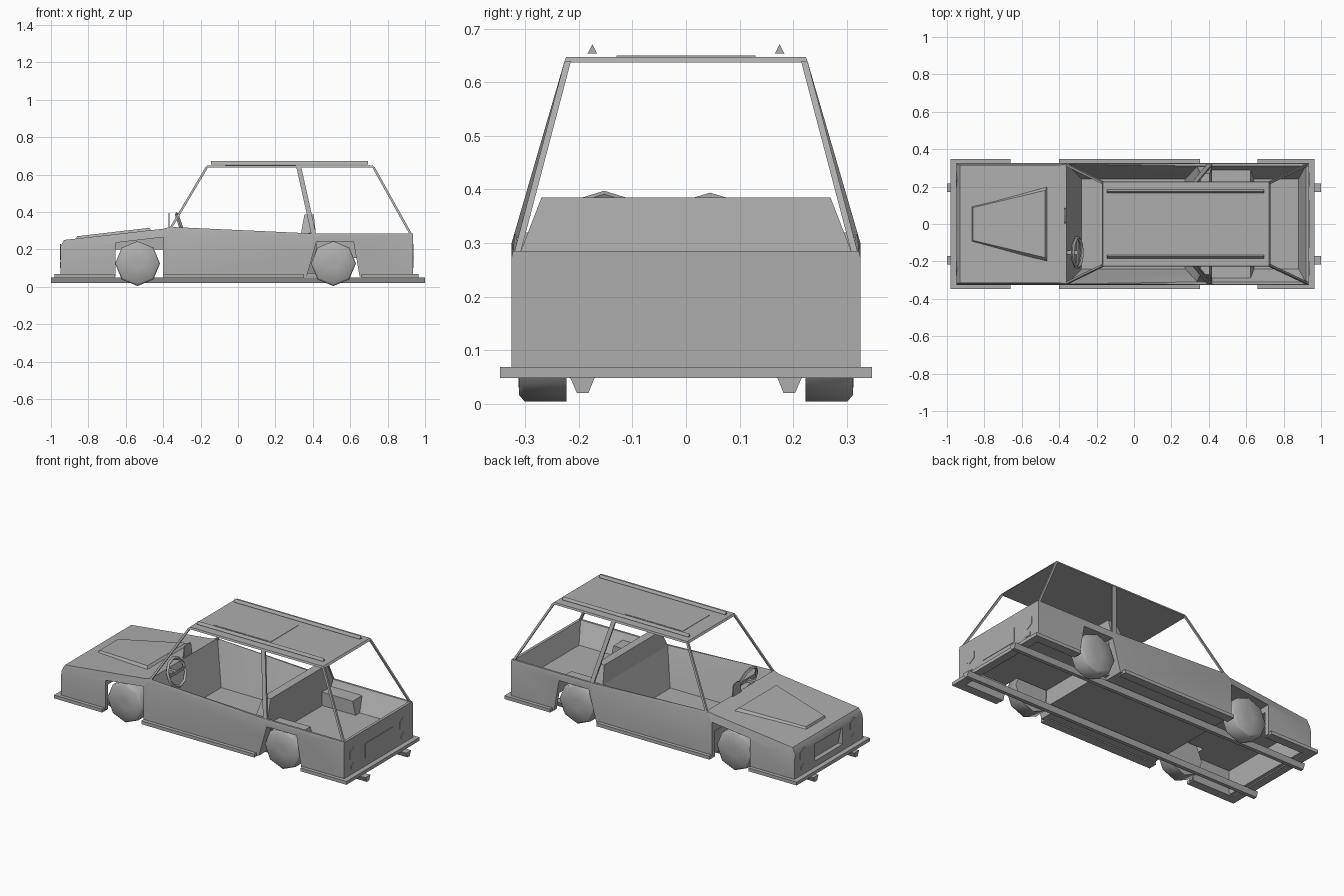
import bpy, bmesh, math
from mathutils import Vector, Matrix

cube = bpy.data.objects.get("Cube")
if cube:
    bpy.data.objects.remove(cube, do_unlink=True)

GREY = (0.42, 0.42, 0.42, 1)
grey = bpy.data.materials.new("plain grey")
grey.use_nodes = True
grey.diffuse_color = GREY
grey.node_tree.nodes["Principled BSDF"].inputs["Base Color"].default_value = GREY


def finish(name, bm, smooth=None):
    bmesh.ops.recalc_face_normals(bm, faces=bm.faces)
    mesh = bpy.data.meshes.new(name)
    bm.to_mesh(mesh)
    bm.free()
    mesh.materials.append(grey)
    ob = bpy.data.objects.new(name, mesh)
    bpy.context.collection.objects.link(ob)
    if smooth:
        select(ob)
        bpy.ops.object.shade_smooth_by_angle(angle=math.radians(smooth))
    return ob


def select(ob):
    bpy.ops.object.select_all(action='DESELECT')
    ob.select_set(True)
    bpy.context.view_layer.objects.active = ob


def loft(name, rings, smooth=None):
    """Closed skin through rings of equal point count."""
    bm = bmesh.new()
    vs = [[bm.verts.new(p) for p in r] for r in rings]
    n = len(rings[0])
    for a, b in zip(vs, vs[1:]):
        for i in range(n):
            j = (i + 1) % n
            bm.faces.new((a[i], a[j], b[j], b[i]))
    bm.faces.new(vs[0])
    bm.faces.new(vs[-1])
    return finish(name, bm, smooth)


def rect(x0, x1, y0, y1, z):
    return [(x0, y0, z), (x1, y0, z), (x1, y1, z), (x0, y1, z)]


def box(name, x0, x1, y0, y1, z0, z1):
    return loft(name, [rect(x0, x1, y0, y1, z) for z in (z0, z1)])


def prism_y(name, profile, y0, y1):
    return loft(name, [[(x, y, z) for x, z in profile] for y in (y0, y1)])


def prism_x(name, profile, x0, x1):
    return loft(name, [[(x, y, z) for y, z in profile] for x in (x0, x1)])


def bar(name, a, b, wx, wy):
    return loft(name, [rect(x - wx, x + wx, y - wy, y + wy, z) for x, y, z in (a, b)])


def boolean(ob, tool, op='DIFFERENCE'):
    m = ob.modifiers.new("cut", 'BOOLEAN')
    m.object, m.operation, m.solver = tool, op, 'EXACT'
    select(ob)
    bpy.ops.object.modifier_apply(modifier=m.name)
    bpy.data.objects.remove(tool, do_unlink=True)


# Body: cross-sections from nose to tail (x, top, shoulder drop, shoulder y)
stations = [(-0.95, 0.215, 0.035, 0.318), (-0.93, 0.25, 0.05, 0.315),
            (-0.40, 0.31, 0.05, 0.315), (-0.365, 0.32, 0.02, 0.32),
            (0.40, 0.285, 0.012, 0.323), (0.935, 0.285, 0.012, 0.323)]
rings = []
for x, top, drop, ys in stations:
    half = [(0.326, 0.055), (0.326, top - drop), (ys, top)]
    rings.append([(x, y, z) for y, z in half] +
                 [(x, -y, z) for y, z in reversed(half)])
body = loft("body", rings)

# Cabin, shallow cargo bed and grille recess
boolean(body, loft("cabin_cutter", [rect(-0.28, 0.40, -0.24, 0.24, 0.075),
                                    rect(-0.37, 0.40, -0.33, 0.33, 0.35)]))
boolean(body, loft("cargo_cutter", [rect(0.39, 0.88, -0.24, 0.24, 0.17),
                                    rect(0.39, 0.94, -0.35, 0.35, 0.35)]))
boolean(body, loft("grille_cutter", [rect(-0.97, -0.922, -0.13, 0.13, 0.105),
                                     rect(-0.97, -0.942, -0.13, 0.13, 0.205)]))

# Rear wheel housings, wheel arches and hollow undersides
front_arch = [(-0.655, 0), (-0.655, 0.235), (-0.40, 0.265), (-0.40, 0)]
rear_arch = [(0.352, 0), (0.42, 0.243), (0.617, 0.243), (0.66, 0)]
housing = [(0.51 + (x - 0.51) * 1.06, max(z * 1.03, 0.056)) for x, z in rear_arch]
for s in (-1, 1):
    boolean(body, prism_y("housing", housing, s * 0.20, s * 0.315), 'UNION')
    for arch in (front_arch, rear_arch):
        boolean(body, prism_y("arch_cutter", arch, s * 0.21, s * 0.40))
boolean(body, box("bay_cutter", -0.91, -0.385, -0.30, 0.30, 0, 0.20))
boolean(body, box("rear_bay_cutter", 0.43, 0.91, -0.30, 0.30, 0, 0.155))
select(body)
bpy.ops.object.shade_smooth_by_angle(angle=math.radians(35))

# Raised hood panel
loft("hood_panel", [
    [(-0.868, -0.095, 0.25), (-0.868, 0.095, 0.25), (-0.46, 0.205, 0.298), (-0.46, -0.205, 0.298)],
    [(-0.86, -0.088, 0.27), (-0.86, 0.088, 0.27), (-0.475, 0.18, 0.315), (-0.475, -0.18, 0.315)]])

# Lamps and plate on the ends
for end, x in (("front", -0.95), ("rear", 0.935)):
    for s, side in ((-1, "right"), (1, "left")):
        for part, r, z0 in (("lamp", 0.042, 0.186), ("small_lamp", 0.027, 0.106)):
            hexagon = [(s * 0.238 + r * math.sin(k * math.pi / 3),
                        max(z0 + r * math.cos(k * math.pi / 3), 0.10)) for k in range(6)]
            prism_x(f"{end}_{side}_{part}", hexagon, x - 0.0025, x + 0.0025)
box("rear_plate", 0.932, 0.9375, -0.128, 0.128, 0.115, 0.205)

# Lower trim, chassis rails, wheels
for s, side in ((-1, "right"), (1, "left")):
    for part, x0, x1 in (("front", -0.98, -0.66), ("sill", -0.40, 0.352), ("rear", 0.66, 0.965)):
        box(f"{side}_{part}_trim", x0, x1, s * 0.295, s * 0.348, 0.048, 0.068)
    prism_x(f"{side}_chassis_rail", [(s * 0.17, 0.05), (s * 0.217, 0.05),
                                     (s * 0.204, 0.02), (s * 0.182, 0.02)], -1, 1)
    for part, x in (("front", -0.537), ("rear", 0.51)):
        rings = []
        for y, r in ((0.223, 0.12), (0.302, 0.12), (0.312, 0.108), (0.315, 0.03)):
            rings.append([(x + r * math.sin(k * math.pi / 4), s * y,
                           0.124 + r * math.cos(k * math.pi / 4)) for k in range(8)])
        loft(f"{side}_{part}_wheel", rings, 60)
box("front_bumper", -0.98, -0.93, -0.295, 0.295, 0.048, 0.068)
box("rear_bumper", 0.915, 0.965, -0.295, 0.295, 0.048, 0.068)

# Roof, roof rails and pillars
loft("roof", [rect(-0.172, 0.73, -0.228, 0.228, 0.637),
              rect(-0.165, 0.722, -0.224, 0.224, 0.648)])
box("sunroof", -0.07, 0.31, -0.13, 0.13, 0.645, 0.650)
for s, side in ((-1, "right"), (1, "left")):
    prism_x(f"{side}_roof_rail", [(s * 0.166, 0.654), (s * 0.184, 0.654), (s * 0.175, 0.671)],
            -0.145, 0.695)
    bar(f"{side}_front_pillar", (-0.362, s * 0.317, 0.31), (-0.166, s * 0.221, 0.64), 0.007, 0.006)
    bar(f"{side}_middle_pillar", (0.405, s * 0.317, 0.28), (0.325, s * 0.221, 0.64), 0.013, 0.005)
    bar(f"{side}_rear_pillar", (0.927, s * 0.317, 0.275), (0.724, s * 0.221, 0.64), 0.007, 0.006)

# Seat back across the cabin
loft("seat_back", [rect(0.27, 0.425, -0.235, 0.235, 0.07),
                   rect(0.337, 0.416, -0.308, 0.308, 0.287),
                   rect(0.355, 0.405, -0.27, 0.27, 0.385)])

# Steering wheel: swept ring, spoke and column
bm = bmesh.new()
tilt = Matrix.Translation((-0.303, -0.153, 0.312)) @ Matrix.Rotation(math.radians(72), 4, 'Y')
grid = []
for k in range(10):
    a = k * math.tau / 10
    row = []
    for j in range(4):
        b = j * math.tau / 4
        r = 0.08 + 0.01 * math.cos(b)
        row.append(bm.verts.new(tilt @ Vector((r * math.cos(a), r * math.sin(a), 0.01 * math.sin(b)))))
    grid.append(row)
for k in range(10):
    for j in range(4):
        p, q = grid[k], grid[(k + 1) % 10]
        bm.faces.new((p[j], q[j], q[(j + 1) % 4], p[(j + 1) % 4]))
finish("steering_wheel", bm, 40)
box("steering_spoke", -0.307, -0.299, -0.23, -0.076, 0.303, 0.321)
box("steering_column", -0.365, -0.30, -0.163, -0.143, 0.300, 0.318)

# Small upright panel on the dashboard
prism_x("dash_panel", [(0.0, 0.30), (0.09, 0.30), (0.075, 0.385), (0.045, 0.394), (0.015, 0.385)],
        -0.371, -0.365)
